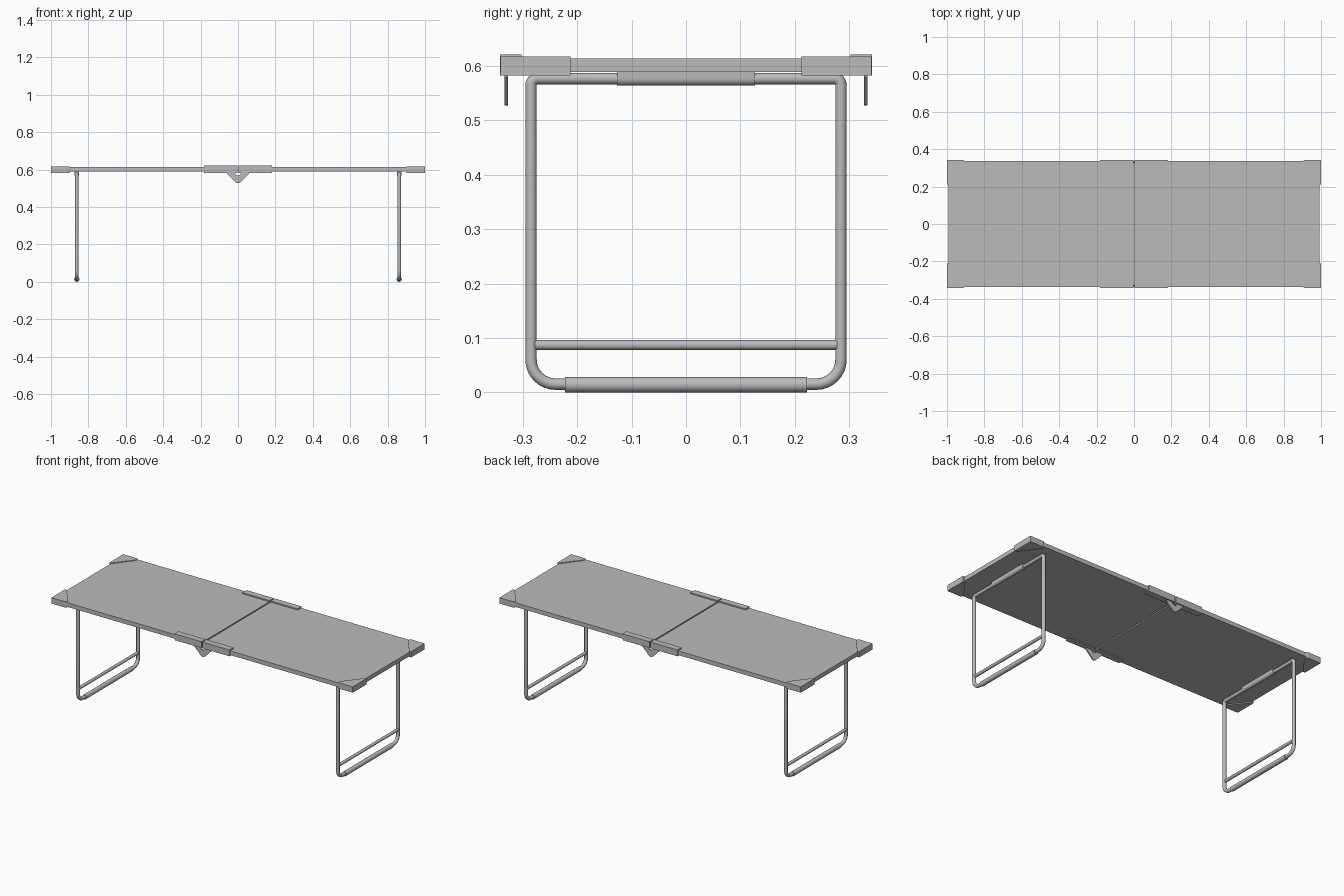
import bpy
import bmesh
from math import pi, cos, sin, radians
from mathutils import Vector

if "Cube" in bpy.data.objects:
    bpy.data.objects.remove(bpy.data.objects["Cube"])

grey = bpy.data.materials.new("light_grey")
grey.use_nodes = True
colour = (0.5, 0.5, 0.5, 1)
grey.diffuse_color = colour
grey.node_tree.nodes["Principled BSDF"].inputs["Base Color"].default_value = colour


def prism(name, outline, place, depth):
    """Extrude a 2D outline; place maps (u, v) to a 3D point."""
    bm = bmesh.new()
    face = bm.faces.new([bm.verts.new(place(u, v)) for u, v in outline])
    ext = bmesh.ops.extrude_face_region(bm, geom=[face])
    moved = [g for g in ext["geom"] if isinstance(g, bmesh.types.BMVert)]
    bmesh.ops.translate(bm, verts=moved, vec=Vector(depth))
    bmesh.ops.recalc_face_normals(bm, faces=bm.faces)
    mesh = bpy.data.meshes.new(name)
    bm.to_mesh(mesh)
    bm.free()
    obj = bpy.data.objects.new(name, mesh)
    bpy.context.collection.objects.link(obj)
    mesh.materials.append(grey)
    return obj


def rect(x0, x1, y0, y1):
    return [(x0, y0), (x1, y0), (x1, y1), (x0, y1)]


def smooth(obj):
    bpy.ops.object.select_all(action="DESELECT")
    obj.select_set(True)
    bpy.context.view_layer.objects.active = obj
    bpy.ops.object.shade_smooth_by_angle(angle=radians(40))


def rod(name, x, z, radius, length):
    bpy.ops.mesh.primitive_cylinder_add(vertices=24, radius=radius, depth=length,
                                        location=(x, 0, z), rotation=(pi / 2, 0, 0))
    obj = bpy.context.object
    obj.name = name
    obj.data.materials.append(grey)
    smooth(obj)


def arc(cy, cz, r, start):
    """Quarter circle in the side plane."""
    angles = [start + i * pi / 16 for i in range(9)]
    return [(cy + r * cos(a), cz + r * sin(a)) for a in angles]


def leg_loop(name, x):
    half, low, high, big, small = 0.285, 0.015, 0.577, 0.045, 0.012
    path = (arc(half - small, high - small, small, 0)
            + arc(small - half, high - small, small, pi / 2)
            + arc(big - half, low + big, big, pi)
            + arc(half - big, low + big, big, 1.5 * pi))
    curve = bpy.data.curves.new(name, "CURVE")
    curve.dimensions = "3D"
    curve.bevel_depth = 0.0105
    curve.bevel_resolution = 4
    spline = curve.splines.new("POLY")
    spline.points.add(len(path) - 1)
    for point, (y, z) in zip(spline.points, path):
        point.co = (x, y, z, 1)
    spline.use_cyclic_u = True
    obj = bpy.data.objects.new(name, curve)
    bpy.context.collection.objects.link(obj)
    curve.materials.append(grey)
    bpy.ops.object.select_all(action="DESELECT")
    obj.select_set(True)
    bpy.context.view_layer.objects.active = obj
    bpy.ops.object.convert(target="MESH")
    smooth(bpy.context.object)


for sx, side in ((1, "left"), (-1, "right")):
    # Half of the folding top
    prism(f"{side}_panel", rect(0.004, 0.991, -0.337, 0.337),
          lambda u, v: (sx * u, v, 0.589), (0, 0, 0.025))

    # Folding leg: tube loop, brace, foot sleeve and mounting clip
    lx = sx * 0.862
    leg_loop(f"{side}_leg_loop", lx)
    rod(f"{side}_leg_brace", lx, 0.087, 0.009, 0.555)
    rod(f"{side}_foot_sleeve", lx, 0.014, 0.014, 0.446)
    under = [(0.013 * cos(a), 0.577 + 0.013 * sin(a))
             for a in [pi + i * pi / 12 for i in range(13)]]
    clip = prism(f"{side}_leg_clip", under + [(0.013, 0.59), (-0.013, 0.59)],
                 lambda u, v: (lx + u, -0.127, v), (0, 0.254, 0))
    smooth(clip)

    for sy, end in ((-1, "front"), (1, "back")):
        # Corner guard with a diagonal inner edge
        guard = [(1, 0.341), (1, 0.212), (0.987, 0.212), (0.902, 0.322),
                 (0.902, 0.337), (0.912, 0.341)]
        prism(f"{side}_{end}_corner_guard", guard,
              lambda u, v: (sx * u, sy * v, 0.583), (0, 0, 0.035))

        # Edge channel beside the fold
        prism(f"{side}_{end}_fold_channel", rect(0.003, 0.183, 0.303, 0.342),
              lambda u, v: (sx * u, sy * v, 0.583), (0, 0, 0.038))

        # Hinge ear hanging under the channel
        ear = [(0.018, 0.585), (0.06, 0.585), (0.06, 0.58), (0.01, 0.53),
               (0, 0.527), (0, 0.568), (0.012, 0.573)]
        prism(f"{side}_{end}_hinge_ear", ear,
              lambda u, v: (sx * u, sy * 0.327, v), (0, sy * 0.007, 0))
